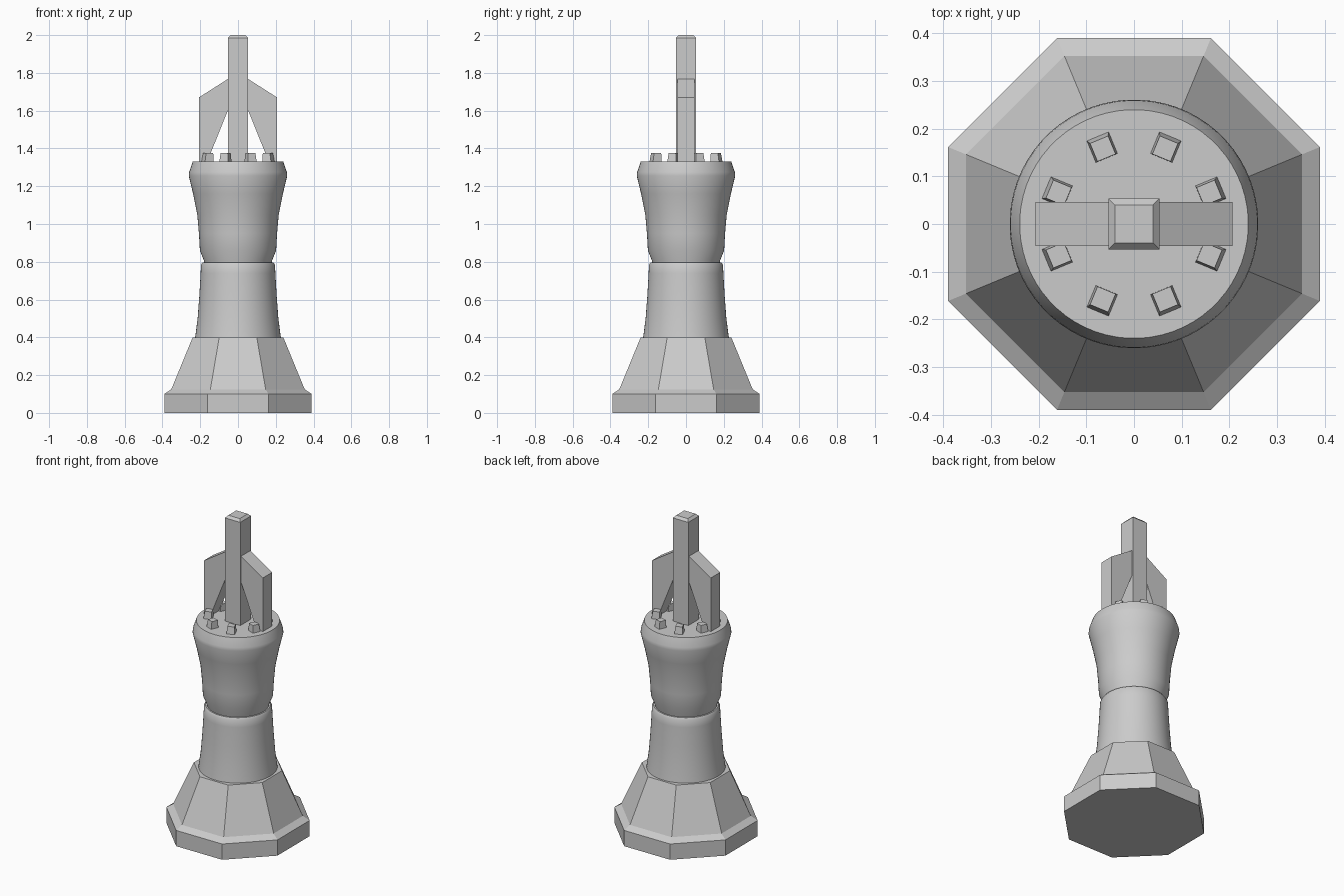
import bpy, bmesh, math
from mathutils import Matrix

cube = bpy.data.objects.get("Cube")
if cube:
    bpy.data.objects.remove(cube)

grey = bpy.data.materials.new("plain grey")
grey.use_nodes = True
colour = (0.6, 0.6, 0.6, 1)
grey.diffuse_color = colour
grey.node_tree.nodes["Principled BSDF"].inputs["Base Color"].default_value = colour


def finish(name, bm, smooth=None):
    bmesh.ops.recalc_face_normals(bm, faces=bm.faces)
    mesh = bpy.data.meshes.new(name)
    bm.to_mesh(mesh)
    bm.free()
    mesh.materials.append(grey)
    obj = bpy.data.objects.new(name, mesh)
    bpy.context.collection.objects.link(obj)
    if smooth:
        bpy.ops.object.select_all(action='DESELECT')
        obj.select_set(True)
        bpy.context.view_layer.objects.active = obj
        bpy.ops.object.shade_smooth_by_angle(angle=math.radians(smooth))
    return obj


def lathe(name, profile, sides, smooth=None):
    """Stack rings of (radius, height) and cap both ends."""
    bm = bmesh.new()
    rings = []
    for r, z in profile:
        ring = []
        for i in range(sides):
            a = math.tau * (i + 0.5) / sides
            ring.append(bm.verts.new((r * math.cos(a), r * math.sin(a), z)))
        rings.append(ring)
    for low, high in zip(rings, rings[1:]):
        for i in range(sides):
            j = (i + 1) % sides
            bm.faces.new((low[i], low[j], high[j], high[i]))
    bm.faces.new(rings[0])
    bm.faces.new(rings[-1])
    return finish(name, bm, smooth)


def tapered_box(name, levels, matrix=Matrix()):
    """Square block from (half width, x shift, height) levels."""
    bm = bmesh.new()
    rings = [[bm.verts.new((sx * h + dx, sy * h, z))
              for sx, sy in ((-1, -1), (1, -1), (1, 1), (-1, 1))]
             for h, dx, z in levels]
    for low, high in zip(rings, rings[1:]):
        for i in range(4):
            j = (i + 1) % 4
            bm.faces.new((low[i], low[j], high[j], high[i]))
    bm.faces.new(rings[0])
    bm.faces.new(rings[-1])
    bm.transform(matrix)
    return finish(name, bm)


# Octagonal foot; radii are given to the corners
oct_r = 1 / math.cos(math.pi / 8)
lathe("base_plinth", [(0.39 * oct_r, 0), (0.39 * oct_r, 0.1),
                      (0.353 * oct_r, 0.125)], 8)
lathe("base_skirt", [(0.353 * oct_r, 0.125), (0.24 * oct_r, 0.4)], 8)

# Round body
lathe("lower_column", [(0.227, 0.4), (0.214, 0.5), (0.205, 0.62),
                       (0.198, 0.74), (0.196, 0.785), (0.188, 0.797)], 64, 35)
lathe("upper_body", [(0.178, 0.79), (0.18, 0.805), (0.202, 0.86),
                     (0.207, 0.95), (0.216, 1.05), (0.238, 1.16),
                     (0.261, 1.255), (0.259, 1.275), (0.24, 1.33)], 64, 40)

# Central post with chamfered tip
tapered_box("center_post", [(0.054, 0, 1.32), (0.054, 0, 1.985),
                            (0.04, 0, 2.0)])

# Side fins, mirrored, with a sloping lower gap
fin_outline = [(0.05, 1.77), (0.207, 1.67), (0.207, 1.32),
               (0.167, 1.32), (0.05, 1.61)]
for side, label in ((1, "left"), (-1, "right")):
    bm = bmesh.new()
    face = bm.faces.new([bm.verts.new((side * x, -0.046, z))
                         for x, z in fin_outline])
    extruded = bmesh.ops.extrude_face_region(bm, geom=[face])
    moved = [v for v in extruded["geom"] if isinstance(v, bmesh.types.BMVert)]
    bmesh.ops.translate(bm, verts=moved, vec=(0, 0.092, 0))
    finish(label + "_fin", bm)

# Ring of small lugs around the top
for i in range(8):
    turn = Matrix.Rotation(math.tau * (i + 0.5) / 8, 4, 'Z')
    tapered_box("lug_%d" % (i + 1),
                [(0.0255, 0, 1.32), (0.0205, -0.004, 1.375)],
                turn @ Matrix.Translation((0.175, 0, 0)))
